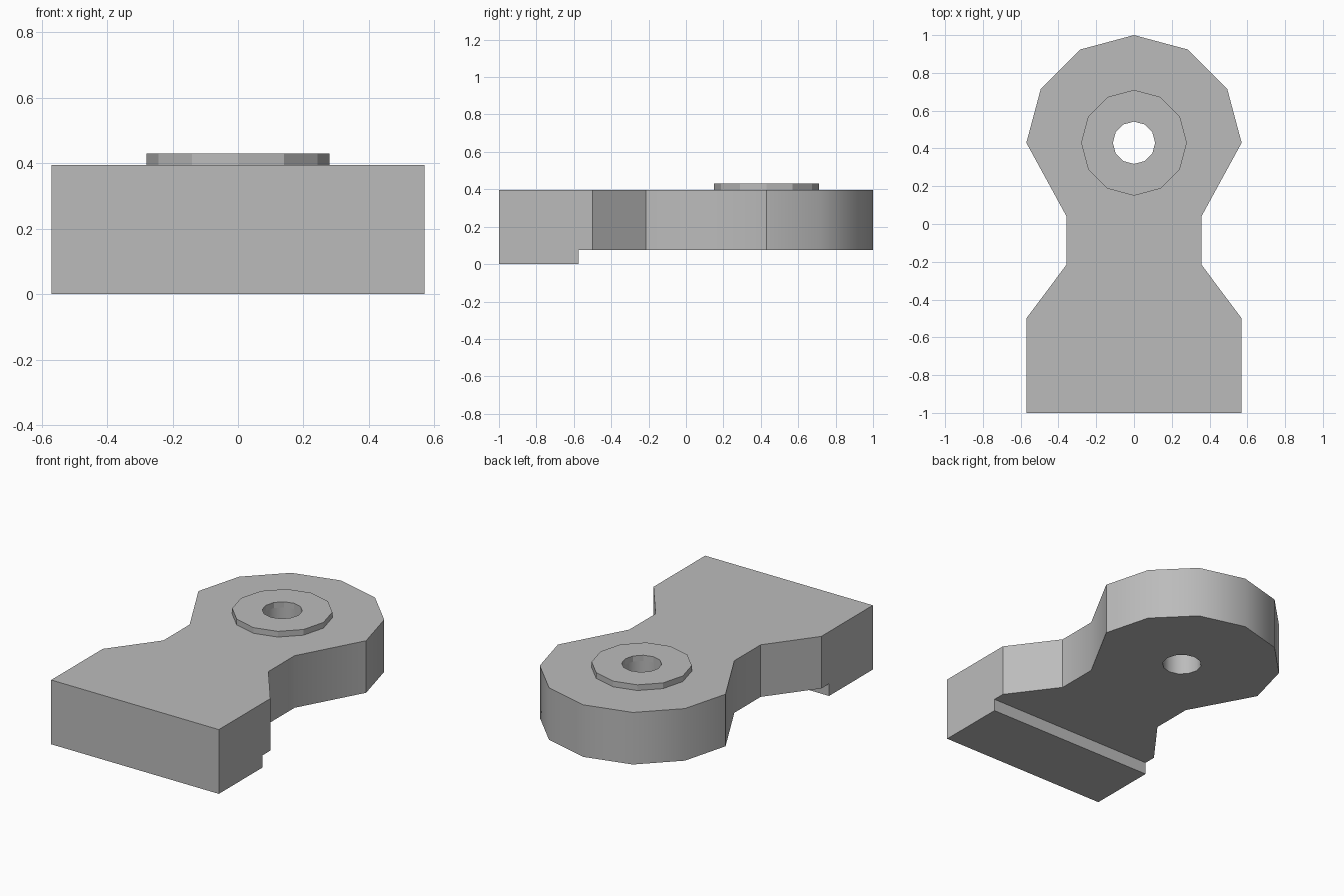
import bpy, bmesh
from math import sin, cos, pi, radians
from mathutils import Vector

cube = bpy.data.objects.get("Cube")
if cube:
    bpy.data.objects.remove(cube)

grey = bpy.data.materials.new("plain grey")
grey.use_nodes = True
grey.diffuse_color = (0.5, 0.5, 0.5, 1)
grey.node_tree.nodes["Principled BSDF"].inputs["Base Color"].default_value = (0.5, 0.5, 0.5, 1)

EYE_Y, EYE_R, BOSS_R, HOLE_R = 0.43, 0.57, 0.28, 0.112
BASE, DECK, TOP = 0.075, 0.395, 0.43
STEP_Y = -0.575


def arc(radius, start, stop):
    """Points every 30 degrees around the eye centre."""
    return [(radius * cos(i * pi / 6), EYE_Y + radius * sin(i * pi / 6)) for i in range(start, stop)]


def pierced_plate(outline, z0, z1):
    """Extruded outline with the bolt hole through it."""
    bm = bmesh.new()
    for ring in (outline, arc(HOLE_R, 0, 12)):
        verts = [bm.verts.new((x, y, z0)) for x, y in ring]
        for a, b in zip(verts, verts[1:] + verts[:1]):
            bm.edges.new((a, b))
    bmesh.ops.triangle_fill(bm, use_beauty=True, edges=bm.edges[:])
    # Split along the foot step where the plate reaches it
    bmesh.ops.bisect_plane(bm, geom=bm.verts[:] + bm.edges[:] + bm.faces[:],
                           plane_co=(0, STEP_Y, 0), plane_no=(0, 1, 0))
    raise_faces(bm, bm.faces[:], z1 - z0, keep=True)
    return bm


def raise_faces(bm, faces, dz, keep=False):
    new = bmesh.ops.extrude_face_region(bm, geom=faces, use_keep_orig=keep)["geom"]
    bmesh.ops.translate(bm, vec=Vector((0, 0, dz)),
                        verts=[v for v in new if isinstance(v, bmesh.types.BMVert)])
    if not keep:
        bmesh.ops.delete(bm, geom=[f for f in faces if f.is_valid], context="FACES")


def finish(bm, name, angle):
    bmesh.ops.recalc_face_normals(bm, faces=bm.faces[:])
    mesh = bpy.data.meshes.new(name)
    bm.to_mesh(mesh)
    bm.free()
    mesh.materials.append(grey)
    obj = bpy.data.objects.new(name, mesh)
    bpy.context.collection.objects.link(obj)
    bpy.ops.object.select_all(action="DESELECT")
    obj.select_set(True)
    bpy.context.view_layer.objects.active = obj
    bpy.ops.object.shade_smooth_by_angle(angle=radians(angle))
    return obj


# Waisted body: square foot, narrow neck, faceted round eye
half = [(0.57, -1), (0.57, -0.5), (0.357, -0.215), (0.357, 0.04)] + arc(EYE_R, 0, 3)
outline = half + [(0, 1)] + [(-x, y) for x, y in reversed(half)]
bm = pierced_plate(outline, BASE, DECK)

# Lower foot pad under the front edge
pad = [f for f in bm.faces if f.calc_center_median().y < STEP_Y
       and all(abs(v.co.z - BASE) < 1e-4 for v in f.verts)]
raise_faces(bm, pad, -BASE)
body = finish(bm, "body", 33)

# Crisp seam at the back of the eye
sharp = body.data.attributes.get("sharp_edge") or body.data.attributes.new("sharp_edge", "BOOLEAN", "EDGE")
for edge in body.data.edges:
    if all(body.data.vertices[i].co.y > 0.99 for i in edge.vertices):
        sharp.data[edge.index].value = True

# Raised boss around the bolt hole
finish(pierced_plate(arc(BOSS_R, 0, 12), DECK, TOP), "boss", 20)
